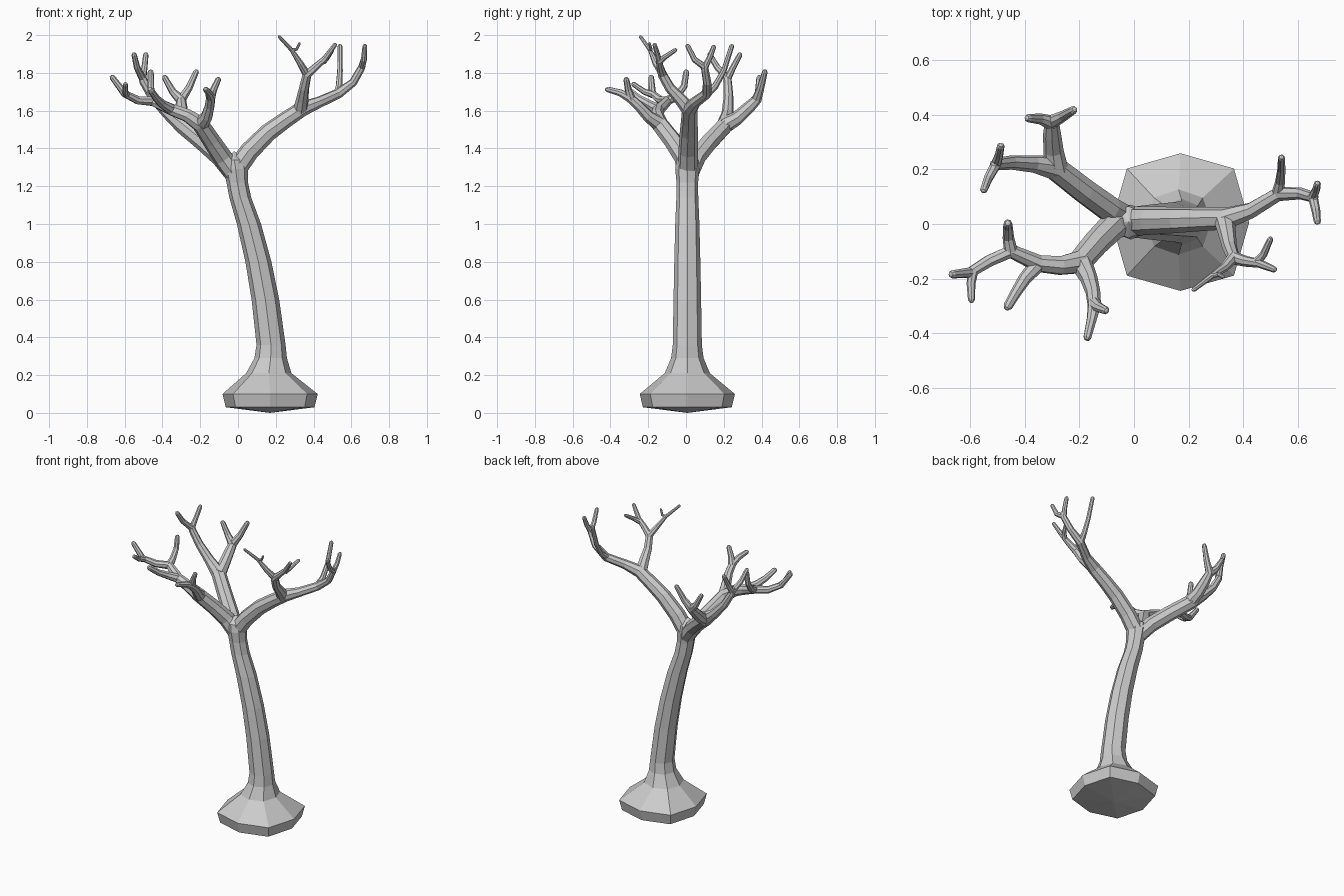
import bpy, math
from mathutils import Vector

SIDES = 8


def skin_rings(name, rings, start, end):
    """Octagonal rings joined into a closed tube with a point at each end."""
    verts = [v for ring in rings for v in ring] + [start, end]
    n, faces = len(rings), []
    for i in range(n - 1):
        for k in range(SIDES):
            a, b = i * SIDES + k, i * SIDES + (k + 1) % SIDES
            faces.append((a, b, b + SIDES, a + SIDES))
    lo, hi = n * SIDES, n * SIDES + 1
    for k in range(SIDES):
        j = (k + 1) % SIDES
        faces.append((lo, j, k))
        faces.append((hi, (n - 1) * SIDES + k, (n - 1) * SIDES + j))
    mesh = bpy.data.meshes.new(name)
    mesh.from_pydata(verts, [], faces)
    mesh.update()
    obj = bpy.data.objects.new(name, mesh)
    bpy.context.collection.objects.link(obj)
    return obj


def limb(name, points):
    """Tapered limb along (x, y, z, radius) points with a rounded tip."""
    pos = [Vector(p[:3]) for p in points]
    rad = [p[3] for p in points]
    tip_dir = (pos[-1] - pos[-2]).normalized()
    end = pos[-1].copy()
    # pull the last full ring back and add a small closing ring
    pos[-1] = end - tip_dir * rad[-1] * 0.7
    pos.append(end)
    rad.append(rad[-1] * 0.6)
    tangents = []
    for i in range(len(pos)):
        a, b = pos[max(i - 1, 0)], pos[min(i + 1, len(pos) - 1)]
        tangents.append((b - a).normalized())
    side = tangents[0].orthogonal().normalized()
    rings = []
    for p, r, t in zip(pos, rad, tangents):
        side = (side - t * side.dot(t)).normalized()
        up = t.cross(side)
        rings.append([p + r * (math.cos(a) * side + math.sin(a) * up)
                      for a in (2 * math.pi * k / SIDES for k in range(SIDES))])
    return skin_rings(name, rings, pos[0], end + tip_dir * 0.003)


# Trunk with flared foot: centre x, z, radius, corner stretch
trunk = [(.17, .03, .235, 1.1), (.17, .10, .252, 1.1), (.163, .21, .12, 1.05),
         (.173, .29, .086, 1), (.175, .36, .077, 1), (.145, .60, .073, 1),
         (.108, .80, .069, 1), (.058, 1.0, .064, 1), (.012, 1.14, .058, 1),
         (-.004, 1.22, .057, 1), (-.012, 1.29, .064, 1), (-.02, 1.34, .058, 1)]
rings = []
for x, z, r, stretch in trunk:
    ring = []
    for k in range(SIDES):
        a = 2 * math.pi * k / SIDES
        rr = r * (stretch if k % 2 else 1)
        ring.append(Vector((x + rr * math.cos(a), .007 + rr * math.sin(a), z)))
    rings.append(ring)
skin_rings("trunk", rings, Vector((.17, .007, 0)), Vector((-.02, .007, 1.385)))

# Right limb and its outer fork
limb("right_limb", [(-.015, .01, 1.28, .055), (.06, .012, 1.385, .052), (.16, .015, 1.485, .048),
                    (.25, .018, 1.55, .044), (.34, .02, 1.61, .041), (.43, .05, 1.645, .03),
                    (.53, .11, 1.69, .027), (.61, .112, 1.75, .022), (.65, .1, 1.82, .02),
                    (.665, .1, 1.855, .018)])
limb("right_twig_a", [(.655, .1, 1.83, .018), (.667, .125, 1.88, .015), (.672, .15, 1.945, .013)])
limb("right_twig_b", [(.655, .1, 1.83, .018), (.667, .045, 1.87, .016), (.672, .005, 1.95, .013)])
limb("right_twig_c", [(.525, .105, 1.685, .024), (.535, .155, 1.73, .018), (.54, .2, 1.81, .015),
                      (.54, .245, 1.95, .013)])

# Right limb, upright fork
limb("right_upright", [(.33, .02, 1.60, .04), (.34, -.03, 1.66, .033), (.35, -.085, 1.72, .027),
                       (.365, -.125, 1.79, .025), (.41, -.137, 1.83, .02), (.46, -.145, 1.875, .016),
                       (.518, -.168, 1.955, .012)])
limb("upright_twig_a", [(.45, -.14, 1.86, .018), (.475, -.11, 1.885, .014), (.502, -.05, 1.925, .011)])
limb("upright_twig_b", [(.365, -.12, 1.79, .022), (.33, -.16, 1.85, .017), (.285, -.19, 1.92, .011),
                        (.215, -.243, 1.995, .009)])
limb("upright_twig_c", [(.28, -.19, 1.92, .01), (.31, -.185, 1.925, .008), (.328, -.195, 1.96, .007)])

# Back left limb
limb("back_limb", [(-.01, .01, 1.25, .05), (-.09, .055, 1.35, .05), (-.18, .12, 1.43, .048),
                   (-.29, .205, 1.52, .046), (-.37, .22, 1.585, .032), (-.45, .225, 1.67, .026),
                   (-.5, .22, 1.755, .023), (-.515, .215, 1.80, .019)])
limb("back_twig_a", [(-.505, .22, 1.77, .02), (-.495, .25, 1.83, .016), (-.487, .29, 1.905, .014)])
limb("back_twig_b", [(-.505, .22, 1.77, .02), (-.535, .165, 1.83, .017), (-.552, .12, 1.905, .014)])
limb("back_twig_c", [(-.285, .2, 1.52, .045), (-.295, .27, 1.56, .037), (-.30, .33, 1.615, .033),
                     (-.30, .375, 1.66, .027), (-.26, .395, 1.72, .02), (-.217, .42, 1.815, .015)])
limb("back_twig_d", [(-.30, .37, 1.655, .028), (-.345, .385, 1.70, .02), (-.393, .388, 1.785, .015)])

# Front left limb
limb("front_limb", [(-.01, .01, 1.25, .05), (-.08, -.01, 1.35, .052), (-.14, -.07, 1.44, .048),
                    (-.2, -.14, 1.53, .045), (-.27, -.152, 1.575, .036), (-.35, -.145, 1.605, .032),
                    (-.45, -.1, 1.65, .027), (-.53, -.135, 1.655, .023), (-.6, -.178, 1.69, .02),
                    (-.672, -.185, 1.785, .015)])
limb("front_twig_a", [(-.59, -.172, 1.685, .02), (-.597, -.22, 1.70, .016), (-.595, -.285, 1.745, .013)])
limb("front_twig_b", [(-.45, -.105, 1.65, .026), (-.46, -.05, 1.675, .021), (-.462, -.01, 1.73, .018),
                      (-.462, .003, 1.815, .016)])
limb("front_twig_c", [(-.35, -.145, 1.605, .03), (-.4, -.2, 1.635, .024), (-.432, -.25, 1.665, .02),
                      (-.467, -.31, 1.715, .017)])
limb("front_twig_d", [(-.195, -.14, 1.53, .042), (-.165, -.2, 1.57, .032), (-.15, -.25, 1.625, .027),
                      (-.145, -.3, 1.67, .025), (-.155, -.35, 1.695, .019), (-.173, -.425, 1.715, .015)])
limb("front_twig_e", [(-.147, -.29, 1.66, .025), (-.13, -.305, 1.71, .019), (-.1, -.318, 1.775, .015)])
